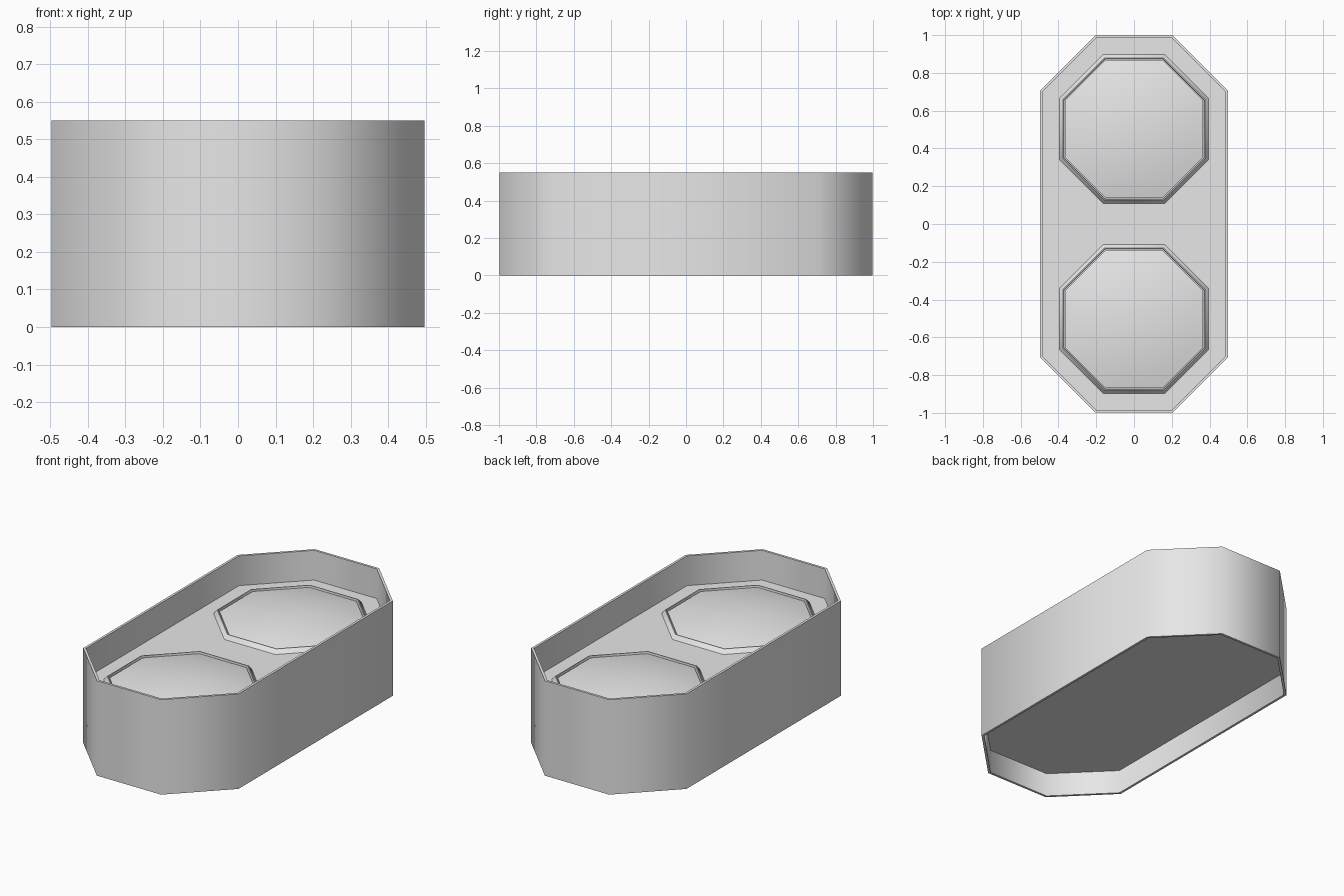
import bpy, bmesh, math

if "Cube" in bpy.data.objects:
    bpy.data.objects.remove(bpy.data.objects["Cube"])

grey = bpy.data.materials.new("light_grey")
grey.diffuse_color = (0.8, 0.8, 0.8, 1)
grey.use_nodes = True
grey.node_tree.nodes["Principled BSDF"].inputs["Base Color"].default_value = grey.diffuse_color

A = 0.4975     # half width of the shell
CY = 0.5       # centre of each octagonal end


def octagon(apothem, z, stretch=0.0, cy=0.0):
    """Octagon ring; stretch pulls its two halves apart along y."""
    r = apothem / math.cos(math.pi / 8)
    pts = []
    for k in range(8):
        t = math.pi / 8 + k * math.pi / 4
        y = r * math.sin(t)
        pts.append((r * math.cos(t), y + math.copysign(stretch, y) + cy, z))
    return pts


def loft(name, rings, closed=False, cap_start=False, cap_end=False):
    """Skin a list of rings into one object."""
    bm = bmesh.new()
    vs = [[bm.verts.new(p) for p in ring] for ring in rings]
    n = len(vs)
    for i in range(n if closed else n - 1):
        a, b = vs[i], vs[(i + 1) % n]
        for k in range(8):
            m = (k + 1) % 8
            bm.faces.new((a[k], a[m], b[m], b[k]))
    if cap_start:
        bm.faces.new(vs[0][::-1])
    if cap_end:
        bm.faces.new(vs[-1])
    bmesh.ops.recalc_face_normals(bm, faces=bm.faces[:])
    me = bpy.data.meshes.new(name)
    bm.to_mesh(me)
    bm.free()
    me.materials.append(grey)
    ob = bpy.data.objects.new(name, me)
    bpy.context.collection.objects.link(ob)
    bpy.ops.object.select_all(action='DESELECT')
    ob.select_set(True)
    bpy.context.view_layer.objects.active = ob
    bpy.ops.object.shade_smooth_by_angle(angle=math.radians(48))
    return ob


# Thin outer shell, open at top and bottom
T = 0.014
loft("outer_shell", [octagon(a, z, CY) for a, z in
                     ((A, 0), (A, 0.55), (A - T, 0.55), (A - T, 0))], closed=True)

# Solid inner block, set back from both openings
loft("inner_block", [octagon(A - T / 2, z, CY) for z in (0.14, 0.378)],
     cap_start=True, cap_end=True)

for side, sy in (("front", -1), ("back", 1)):
    cy = sy * 0.503
    # Raised bevelled frame
    loft(side + "_lens_frame", [octagon(a, z, 0, cy) for a, z in
                                ((0.396, 0.376), (0.377, 0.402), (0.372, 0.402), (0.370, 0.376))],
         closed=True)
    # Gently domed octagonal lens
    R, H, base = 0.365, 0.05, 0.393
    rings = [octagon(R, 0.376, 0, cy)]
    for i in range(8):
        f = 1 - i / 8
        rings.append(octagon(R * f, base + H * (1 - f * f), 0, cy))
    loft(side + "_lens", rings, cap_start=True, cap_end=True)
